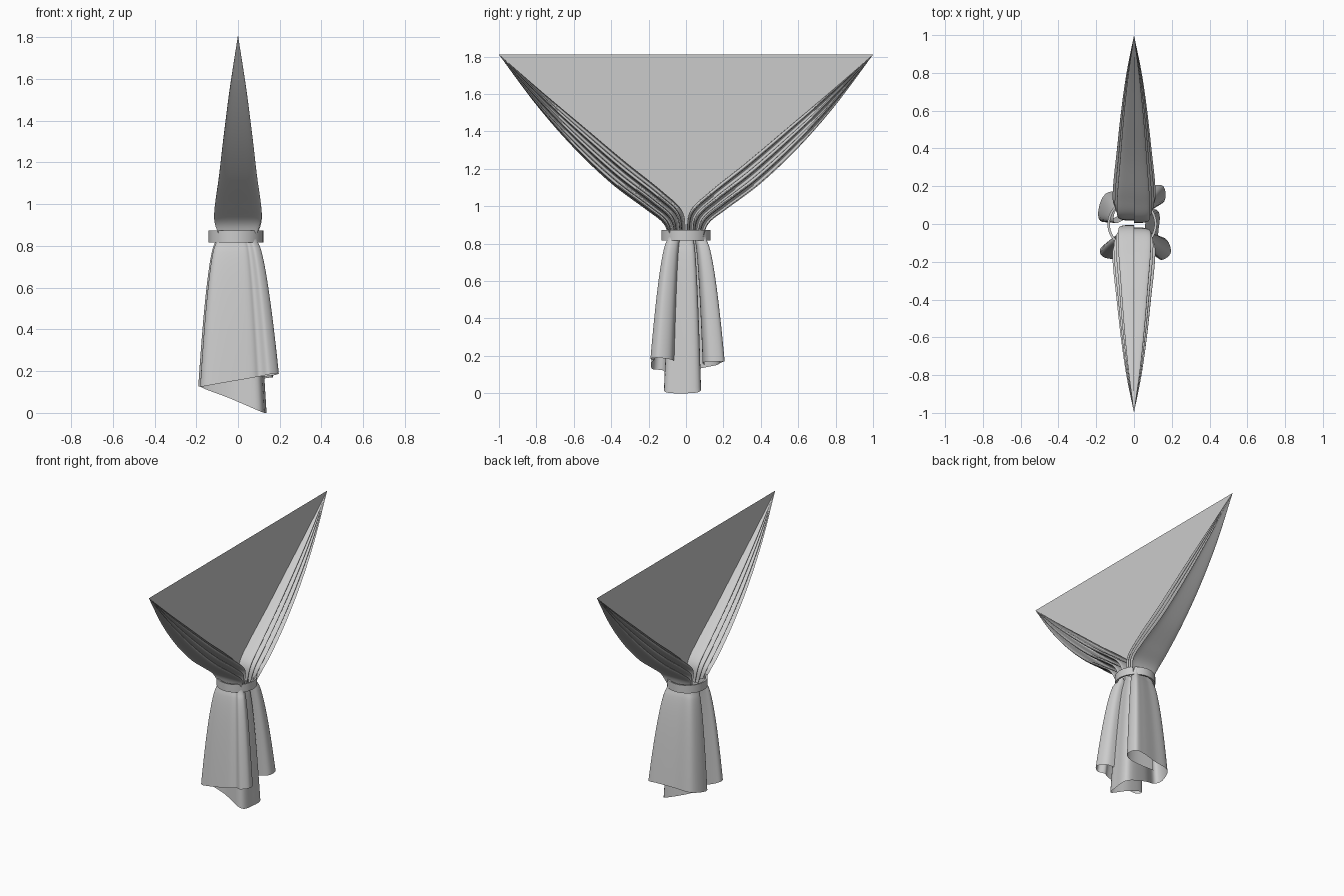
import bpy, bmesh, math
from mathutils import Vector

if "Cube" in bpy.data.objects:
    bpy.data.objects.remove(bpy.data.objects["Cube"])


def catmull(pts, per):
    """Smooth curve through points, 'per' samples per span."""
    p = [Vector(q) for q in pts]
    p = [2 * p[0] - p[1]] + p + [2 * p[-1] - p[-2]]
    out = []
    for i in range(1, len(p) - 2):
        a, b, c, d = p[i - 1:i + 3]
        for k in range(per):
            t = k / per
            out.append(0.5 * (2 * b + (c - a) * t + (2 * a - 5 * b + 4 * c - d) * t * t
                              + (3 * b - a - 3 * c + d) * t ** 3))
    return out + [p[-2]]


def sheet(name, rows, closed=False):
    """Skin a list of rows of points into a smooth surface."""
    n = len(rows[0])
    verts = [tuple(q) for r in rows for q in r]
    faces = []
    for j in range(len(rows) - 1):
        for i in range(n if closed else n - 1):
            k = (i + 1) % n
            faces.append((j * n + i, (j + 1) * n + i, (j + 1) * n + k, j * n + k))
    me = bpy.data.meshes.new(name)
    me.from_pydata(verts, [], faces)
    bm = bmesh.new()
    bm.from_mesh(me)
    bmesh.ops.remove_doubles(bm, verts=bm.verts, dist=0.0003)
    bmesh.ops.recalc_face_normals(bm, faces=bm.faces)
    bm.to_mesh(me)
    bm.free()
    ob = bpy.data.objects.new(name, me)
    bpy.context.collection.objects.link(ob)
    bpy.context.view_layer.objects.active = ob
    ob.select_set(True)
    bpy.ops.object.shade_smooth_by_angle(angle=math.radians(60))
    ob.select_set(False)
    return ob


# Upper drape: flat centre panel with pleats gathered along both sides
# guide rows hold (half pleat width in x, y, z)
outer = catmull([(0, 1, 1.81), (.042, .8, 1.54), (.072, .6, 1.31), (.095, .4, 1.12),
                 (.115, .22, .985), (.115, .125, .91), (.085, .09, .83)], 8)
inner = catmull([(0, 1, 1.81), (0, .77, 1.61), (0, .55, 1.425), (0, .33, 1.24),
                 (0, .13, 1.08), (0, .02, .97), (0, .005, .83)], 8)
PLEATS, STEPS = 3.2, 80
rows = []
for o, i in zip(outer, inner):
    def side(s):
        pts = []
        for k in range(STEPS + 1):
            f = k / STEPS
            ph = f * PLEATS * 2 * math.pi
            w = math.sin(ph)
            # wide rounded lobes with narrow creases between them
            x = math.copysign(abs(w) ** 0.6, w) * o.x * (0.7 + 0.3 * f)
            q = i.lerp(o, f - 0.02 * math.sin(2 * ph))
            pts.append(Vector((s * x, s * q.y, q.z)))
        return pts
    left, right = side(-1), side(1)
    mid = [left[0].lerp(right[0], k / 16) for k in range(1, 16)]
    rows.append(left[::-1] + mid + right)
sheet("upper_drape", rows)

# Lower drape: folded tail flaring below the tie, lowest in the middle
hem = catmull([(-.08, -.04, .15), (.09, -.06, .17), (.17, -.08, .18), (.195, -.15, .19),
               (.15, -.19, .185), (.105, -.17, .175), (.05, -.185, .165),
               (-.15, -.18, .13), (-.17, -.12, .12), (-.04, -.10, .07),
               (.10, -.115, .01), (.13, -.03, .0), (.12, .075, .01), (-.04, .06, .07),
               (-.16, .01, .12), (-.19, .06, .13), (-.15, .16, .15), (-.03, .18, .16), (.08, .20, .17),
               (.155, .20, .17), (.16, .12, .17), (.08, .09, .16), (-.08, .10, .15)], 6)
rows = []
for j in range(33):
    f = j / 32
    s = 0.52 + 0.48 * max(0, (f - .06) / .94) ** 0.6
    rows.append([Vector((q.x * s - .01 * (1 - f), q.y * s, .86 + (q.z - .86) * f)) for q in hem])
sheet("lower_drape", rows)

# Tie band around the gathered cloth
profile = [(.118, .819), (.122, .817), (.131, .817), (.131, .873), (.122, .873), (.118, .871), (.118, .819)]
sheet("tie_band", [[(-.01 + r * math.cos(a), r * math.sin(a), z)
                    for a in (2 * math.pi * k / 48 for k in range(48))]
                   for r, z in profile], closed=True)
